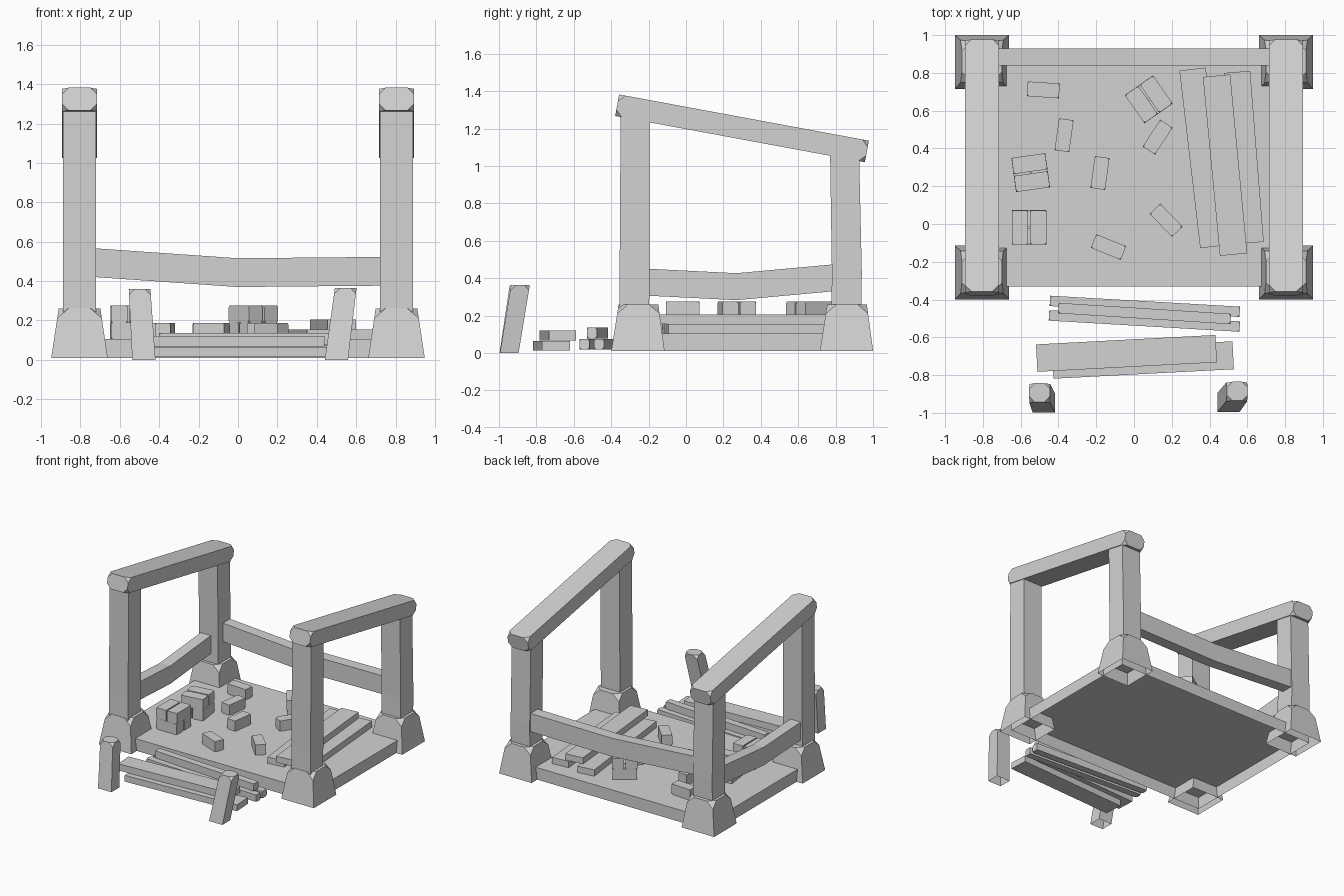
import bpy, bmesh, math
from mathutils import Vector

old = bpy.data.objects.get("Cube")
if old:
    bpy.data.objects.remove(old)

GREY = (0.65, 0.65, 0.65, 1)
stone = bpy.data.materials.new("plain_grey")
stone.use_nodes = True
stone.diffuse_color = GREY
stone.node_tree.nodes["Principled BSDF"].inputs["Base Color"].default_value = GREY

X, Y, Z = Vector((1, 0, 0)), Vector((0, 1, 0)), Vector((0, 0, 1))


def bar(name, points, sizes, u, v, cut=0, cut_start=True, open_start=False):
    """Rectangular bar through the points; corners of its ends are cut off."""
    bm = bmesh.new()
    rings = []
    for p, (w, h) in zip(points, sizes):
        p = Vector(p)
        rings.append([bm.verts.new(p + u * w / 2 * a + v * h / 2 * b)
                      for a, b in ((-1, -1), (1, -1), (1, 1), (-1, 1))])
    for low, high in zip(rings, rings[1:]):
        for i in range(4):
            j = (i + 1) % 4
            bm.faces.new((low[i], low[j], high[j], high[i]))
    bottom = bm.faces.new(rings[0][::-1])
    bm.faces.new(rings[-1])
    bmesh.ops.recalc_face_normals(bm, faces=bm.faces)
    if open_start:
        bmesh.ops.delete(bm, geom=[bottom], context='FACES_ONLY')
    if cut:
        corners = rings[-1] + (rings[0] if cut_start else [])
        bmesh.ops.bevel(bm, geom=corners, offset=cut, offset_type='OFFSET',
                        segments=1, profile=0.5, affect='VERTICES')
    mesh = bpy.data.meshes.new(name)
    bm.to_mesh(mesh)
    bm.free()
    mesh.materials.append(stone)
    obj = bpy.data.objects.new(name, mesh)
    bpy.context.collection.objects.link(obj)
    return obj


def plank(name, start, end, z, width, height, cut=0):
    """Level plank between two ground points, with its underside at z."""
    a, b = Vector((*start, z + height / 2)), Vector((*end, z + height / 2))
    side = Z.cross((b - a).normalized())
    return bar(name, (a, b), [(width, height)] * 2, side, Z, cut)


def brick(name, x, y, z, degrees, length=0.17, width=0.078, height=0.083):
    t = math.radians(degrees)
    dx, dy = math.cos(t) * length / 2, math.sin(t) * length / 2
    return plank(name, (x - dx, y - dy), (x + dx, y + dy), z, width, height, 0.01)


# Floor slab, open underneath
FLOOR = 0.105
bar("floor_slab", ((0, 0.3, 0.01), (0, 0.3, FLOOR)), [(1.79, 1.26)] * 2, X, Y,
    open_start=True)

# Feet, posts and sloping top beams on both sides
for side, s in (("right", -1), ("left", 1)):
    x = 0.805 * s
    for end, y, top, lean in (("front", -0.257, 1.28, 0.005),
                              ("back", 0.858, 1.06, -0.005)):
        bar(f"{end}_{side}_foot", ((x, y, 0.01), (x, y + 0.003, 0.26)),
            [(0.287, 0.285), (0.212, 0.212)], X, Y, 0.05,
            cut_start=False, open_start=True)
        bar(f"{end}_{side}_post",
            ((x, y - 0.02 + 4 * max(-lean, 0), 0.24),
             (x, y - 0.018 + 4 * max(-lean, 0), 0.43),
             (x, y - 0.02 + lean + 3 * max(-lean, 0), top)),
            [(0.168, 0.16), (0.168, 0.16), (0.168, 0.155)], X, Y)
    a, b = Vector((x, -0.368, 1.325)), Vector((x, 0.967, 1.078))
    up = X.cross((b - a).normalized())
    bar(f"{side}_top_beam", (a, b), [(0.18, 0.117)] * 2, X, up, 0.035)

# Sagging rails at the back and on the right
bar("back_rail", ((-0.75, 0.885, 0.495), (0, 0.885, 0.443), (0.75, 0.885, 0.45)),
    [(0.09, 0.146)] * 3, Y, Z)
bar("right_rail", ((-0.83, -0.23, 0.38), (-0.83, 0.27, 0.355), (-0.83, 0.82, 0.405)),
    [(0.09, 0.144)] * 3, X, Z)

# Planks lying on the floor
plank("floor_plank_inner", (0.42, -0.12), (0.31, 0.82), FLOOR, 0.14, 0.05)
plank("floor_plank_outer", (0.617, -0.10), (0.545, 0.805), FLOOR, 0.14, 0.05)
plank("floor_plank_upper", (0.527, -0.162), (0.437, 0.785), FLOOR + 0.05, 0.145, 0.05)

# Stacked boards and sticks in front of the floor
plank("ground_board_lower", (-0.43, -0.745), (0.525, -0.695), 0.015, 0.148, 0.05)
plank("ground_board_upper", (-0.515, -0.71), (0.435, -0.66), 0.068, 0.145, 0.053)
plank("ground_stick_back", (-0.445, -0.407), (0.56, -0.465), 0.02, 0.055, 0.055, 0.012)
plank("ground_stick_front", (-0.45, -0.484), (0.56, -0.543), 0.02, 0.055, 0.055, 0.012)
plank("ground_stick_upper", (-0.40, -0.445), (0.512, -0.503), 0.078, 0.055, 0.058, 0.012)

# Leaning stakes
for name, base, tip in (("right_stake", (-0.478, -0.947, 0), (-0.5, -0.893, 0.36)),
                        ("left_stake", (0.5, -0.945, 0), (0.547, -0.885, 0.365))):
    bar(name, (base, tip), [(0.118, 0.1), (0.11, 0.1)], X, Y, 0.03,
        cut_start=False, open_start=True)

# Loose bricks
LOOSE = ((-0.48, 0.71, -4), (-0.37, 0.47, 82), (-0.18, 0.27, 82),
         (0.125, 0.46, 57), (0.17, 0.02, -46), (-0.135, -0.122, -22))
for i, (x, y, turn) in enumerate(LOOSE):
    brick(f"loose_brick_{i + 1}", x, y, FLOOR, turn)

# Brick stacks: a crosswise pair under each top pair
STACKS = ((-0.547, 0.272, 8), (-0.555, -0.018, 90), (0.078, 0.66, -55))
for i, (x, y, turn) in enumerate(STACKS):
    for layer, angle in enumerate((turn + 90, turn)):
        t = math.radians(angle + 90)
        for s in (-1, 1):
            brick(f"stack_{i + 1}_brick", x + s * 0.048 * math.cos(t),
                  y + s * 0.048 * math.sin(t), FLOOR + 0.085 * layer, angle,
                  0.18, 0.086, 0.085)
